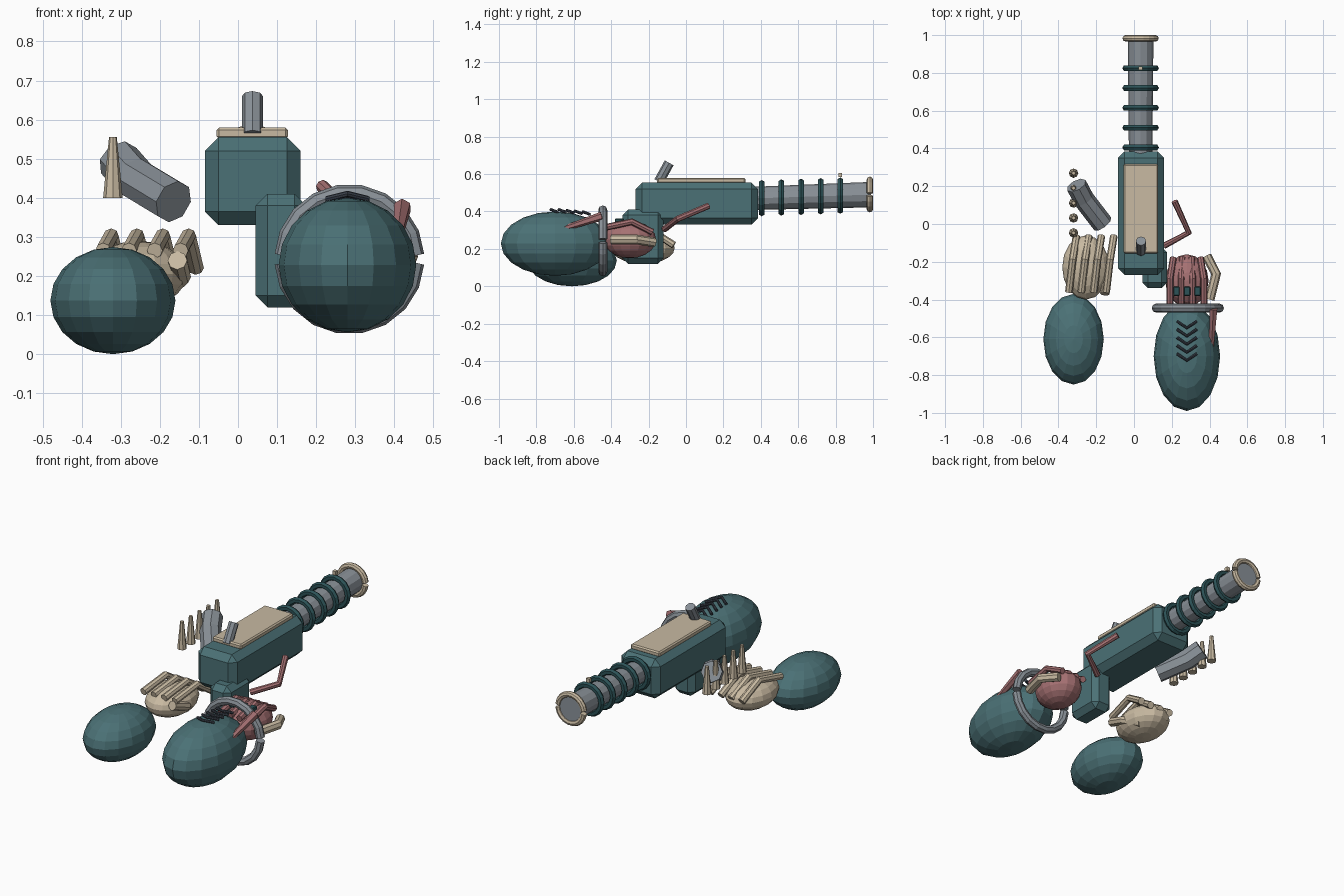
import bpy
from math import sin, cos, pi, radians
from mathutils import Vector

if "Cube" in bpy.data.objects:
    bpy.data.objects.remove(bpy.data.objects["Cube"])


def material(name, rgb):
    m = bpy.data.materials.new(name)
    m.use_nodes = True
    m.diffuse_color = (*rgb, 1)
    m.node_tree.nodes["Principled BSDF"].inputs["Base Color"].default_value = (*rgb, 1)
    return m


teal = material("teal", (0.07, 0.165, 0.18))
dark_teal = material("dark teal", (0.025, 0.085, 0.095))
cream = material("cream", (0.58, 0.49, 0.36))
grey = material("grey", (0.25, 0.28, 0.31))
slate = material("slate", (0.045, 0.055, 0.075))
rose = material("rose", (0.38, 0.165, 0.17))


def finish(name, mat):
    ob = bpy.context.object
    ob.name = name
    ob.data.materials.append(mat)
    return ob


def ellipsoid(name, mat, center, half):
    bpy.ops.mesh.primitive_uv_sphere_add(segments=16, ring_count=10, location=center)
    ob = finish(name, mat)
    ob.scale = half
    return ob


def box(name, mat, low, high, bevel=0.0):
    low, high = Vector(low), Vector(high)
    bpy.ops.mesh.primitive_cube_add(size=1, location=(low + high) / 2)
    ob = finish(name, mat)
    ob.scale = high - low
    bpy.ops.object.transform_apply(location=False, rotation=False, scale=True)
    if bevel:
        mod = ob.modifiers.new("edge bevel", "BEVEL")
        mod.width, mod.segments = bevel, 1
    return ob


def rod(name, mat, a, b, r1, r2=None, sides=8):
    a, b = Vector(a), Vector(b)
    bpy.ops.mesh.primitive_cone_add(vertices=sides, radius1=r1, radius2=r1 if r2 is None else r2,
                                    depth=(b - a).length, location=(a + b) / 2)
    ob = finish(name, mat)
    ob.rotation_euler = (b - a).to_track_quat("Z", "Y").to_euler()
    return ob


def tube(name, mat, points, radius):
    # mitred faceted tube through the points
    cu = bpy.data.curves.new(name, "CURVE")
    cu.dimensions = "3D"
    cu.bevel_depth, cu.bevel_resolution, cu.use_fill_caps = radius, 2, True
    sp = cu.splines.new("POLY")
    sp.points.add(len(points) - 1)
    for p, co in zip(sp.points, points):
        p.co = (*co, 1)
    sp.use_smooth = False
    ob = bpy.data.objects.new(name, cu)
    bpy.context.collection.objects.link(ob)
    cu.materials.append(mat)


def half_rings(name, mat, center, radius, thick, gap):
    cx, cy, cz = center
    for side, start in (("upper", 0), ("lower", 180)):
        angles = [radians(start + gap + i * (180 - 2 * gap) / 9) for i in range(10)]
        tube(f"{side}_{name}", mat,
             [(cx + radius * cos(t), cy, cz + radius * sin(t)) for t in angles], thick)


# Forearms
ellipsoid("right_forearm", teal, (-0.32, -0.61, 0.137), (0.16, 0.24, 0.137))
ellipsoid("left_forearm", teal, (0.28, -0.70, 0.228), (0.176, 0.29, 0.172))

# Left wrist: split cuff, chevrons and side strut
half_rings("wrist_cuff", grey, (0.285, -0.445, 0.243), 0.168, 0.024, 3)
for i in range(5):
    y = -0.515 - 0.043 * i
    z = 0.385 + 0.004 * min(i, 3)
    tube(f"chevron_{i + 1}", slate,
         [(0.228, y, z), (0.28, y - 0.035, z + 0.013), (0.332, y, z)], 0.008)
rod("wrist_strut", rose, (0.42, -0.45, 0.375), (0.41, -0.65, 0.31), 0.024, 0.014, 6)

# Left hand
ellipsoid("left_palm", rose, (0.28, -0.30, 0.25), (0.115, 0.14, 0.10))
for i in range(4):
    x = 0.19 + 0.06 * i
    tip = 0.28 + (x - 0.28) * 0.8
    tube(f"left_finger_{i + 1}", rose,
         [(x, -0.43, 0.315), (x, -0.29, 0.345), (tip, -0.18, 0.29)], 0.018)
for i in range(3):
    x = 0.225 + 0.056 * i
    box(f"knuckle_plate_{i + 1}", dark_teal, (x - 0.017, -0.38, 0.335),
        (x + 0.017, -0.332, 0.362), 0.004)
tube("left_thumb", cream, [(0.40, -0.40, 0.25), (0.435, -0.265, 0.25), (0.385, -0.17, 0.235)], 0.026)

# Right hand
ellipsoid("right_palm", cream, (-0.255, -0.23, 0.205), (0.125, 0.17, 0.085))
for i in range(4):
    x = -0.325 + 0.066 * i
    tube(f"right_finger_{i + 1}", cream,
         [(x - 0.02, -0.36, 0.265), (x, -0.19, 0.302), (x + 0.02, -0.065, 0.22)], 0.02)
tube("right_thumb", cream, [(-0.155, -0.37, 0.24), (-0.145, -0.26, 0.20), (-0.19, -0.17, 0.16)], 0.025)

# Body with top plate, control stick and grip
box("body", teal, (-0.085, -0.27, 0.33), (0.16, 0.385, 0.555), 0.035)
box("top_plate", cream, (-0.055, -0.155, 0.55), (0.128, 0.318, 0.58), 0.007)
rod("control_stick", grey, (0.037, -0.145, 0.56), (0.037, -0.09, 0.66), 0.027)
box("grip", teal, (0.045, -0.34, 0.12), (0.175, -0.12, 0.41), 0.03)
tube("side_lever", rose, [(0.215, 0.12, 0.43), (0.29, -0.045, 0.36), (0.16, -0.115, 0.305)], 0.017)

# Barrel with cooling rings
start, end = Vector((0.035, 0.36, 0.47)), Vector((0.035, 0.99, 0.49))
rod("barrel", grey, start, end, 0.062, 0.068, 12)
for i in range(5):
    y = 0.405 + 0.105 * i
    c = start.lerp(end, (y - start.y) / (end.y - start.y))
    bpy.ops.mesh.primitive_torus_add(major_segments=16, minor_segments=6, location=c,
                                     rotation=(pi / 2, 0, 0), major_radius=0.08, minor_radius=0.017)
    finish(f"barrel_ring_{i + 1}", dark_teal)
half_rings("muzzle_ring", cream, (0.035, 0.983, 0.491), 0.08, 0.017, 5)
box("sight", cream, (0.025, 0.815, 0.583), (0.045, 0.835, 0.605))

# Side elbow pipe and row of spikes
tube("elbow_pipe", grey, [(-0.165, 0.0, 0.39), (-0.265, 0.13, 0.45), (-0.305, 0.205, 0.495)], 0.056)
for i in range(5):
    y = -0.047 + 0.079 * i
    rod(f"spike_{i + 1}", cream, (-0.32, y, 0.4), (-0.32, y, 0.555), 0.025, 0.01)
